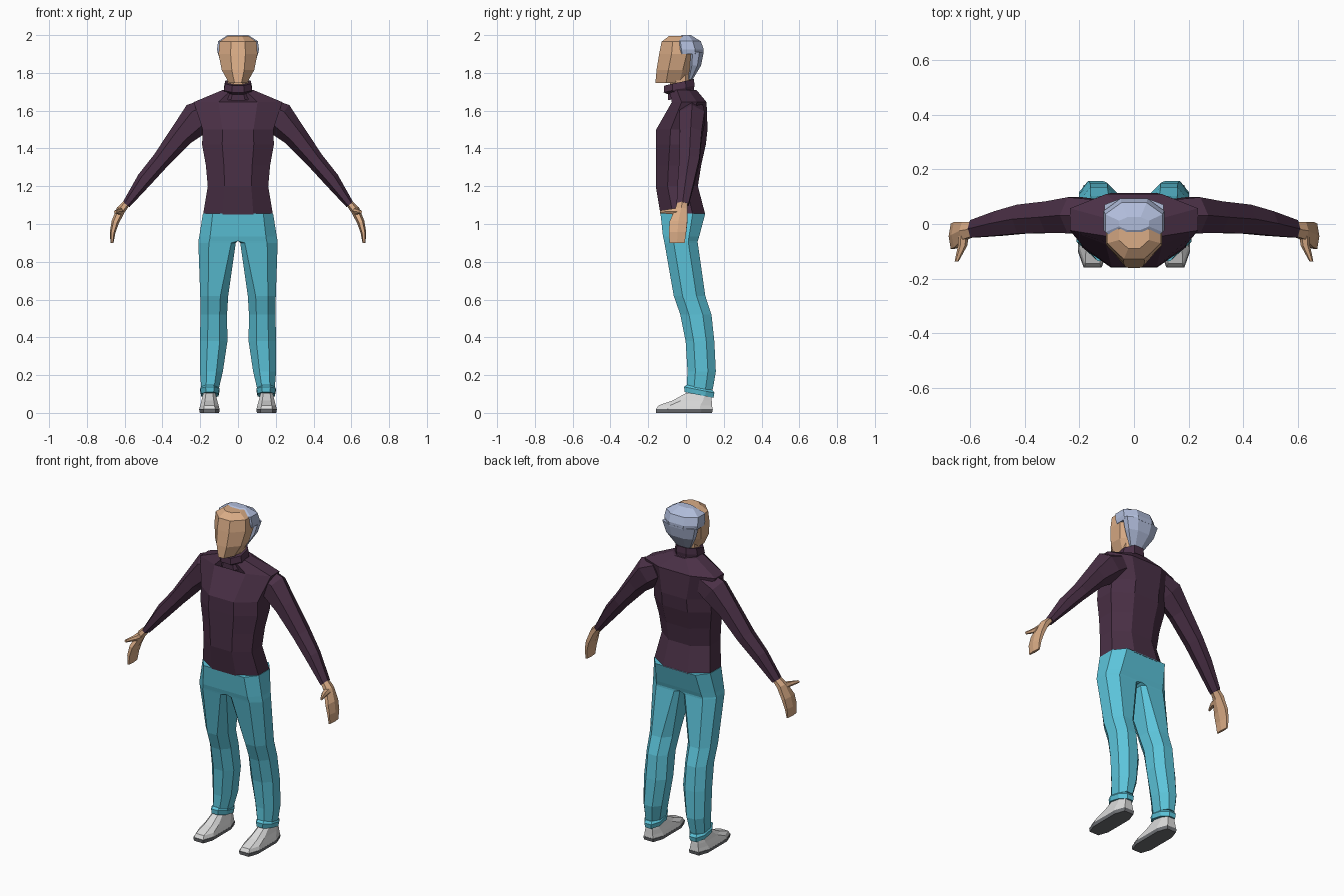
import bpy, bmesh, math
from mathutils import Vector


def material(name, r, g, b):
    lin = [((c / 255 + 0.055) / 1.055) ** 2.4 for c in (r, g, b)]
    m = bpy.data.materials.new(name)
    m.diffuse_color = (*lin, 1)
    return m


PURPLE = material("plum_sweater", 74, 48, 70)
TEAL = material("teal_cloth", 92, 196, 218)
SKIN = material("skin", 218, 172, 134)
HAIR = material("grey_blue_hair", 176, 188, 218)
SHOE = material("light_grey_shoe", 218, 218, 218)
SOLE = material("dark_grey_sole", 110, 112, 116)


def octagon(x0, x1, y0, y1, z, k=0.28, ki=None, tilt=0):
    """Chamfered rectangle at height z; ki is the chamfer of the inner (x0) side."""
    ki = k if ki is None else ki
    w, d = x1 - x0, y1 - y0
    ax, ay, bx, by = w * ki, d * ki, w * k, d * k
    pts = [(x0 + ax, y0), (x1 - bx, y0), (x1, y0 + by), (x1, y1 - by),
           (x1 - bx, y1), (x0 + ax, y1), (x0, y1 - ay), (x0, y0 + ay)]
    mid = (y0 + y1) / 2
    return [Vector((x, y, z + tilt * (y - mid))) for x, y in pts]


def tube_rings(stations, sides=6):
    """Rings across a path: x, y, z, half thickness in xz, half depth in y."""
    rings = []
    c = [Vector(s[:3]) for s in stations]
    for i, s in enumerate(stations):
        d = c[min(i + 1, len(c) - 1)] - c[max(i - 1, 0)]
        u = Vector((-d.z, 0, d.x)).normalized()
        v = Vector((0, 1, 0))
        if abs(d.y) > 0.8 * d.length:
            u, v = Vector((1, 0, 0)), Vector((0, 0, 1))
        rings.append([c[i] + u * s[3] * math.cos(2 * math.pi * j / sides)
                      + v * s[4] * math.sin(2 * math.pi * j / sides) / math.sin(math.pi / 3)
                      for j in range(sides)])
    return rings


def loft(name, rings, mat, mirror=False):
    bm = bmesh.new()
    loops = [[bm.verts.new(p) for p in r] for r in rings]
    n = len(loops[0])
    for a, b in zip(loops, loops[1:]):
        for j in range(n):
            bm.faces.new((a[j], a[(j + 1) % n], b[(j + 1) % n], b[j]))
    bm.faces.new(loops[0][::-1])
    bm.faces.new(loops[-1])
    bmesh.ops.remove_doubles(bm, verts=bm.verts, dist=0.0005)
    bmesh.ops.recalc_face_normals(bm, faces=bm.faces)
    if mirror:  # open the seam on the centre plane
        seam = [f for f in bm.faces if all(abs(v.co.x) < 1e-4 for v in f.verts)]
        bmesh.ops.delete(bm, geom=seam, context='FACES')
    me = bpy.data.meshes.new(name)
    bm.to_mesh(me)
    bm.free()
    me.materials.append(mat)
    ob = bpy.data.objects.new(name, me)
    bpy.context.collection.objects.link(ob)
    if mirror:
        ob.modifiers.new("mirror", 'MIRROR').use_axis[0] = True
    return ob


def body(name, rows, mat, k=0.28):
    """Symmetric loft: half width, front y, back y, z, optional tilt."""
    return loft(name, [octagon(-r[0], r[0], r[1], r[2], r[3], k,
                               tilt=r[4] if len(r) > 4 else 0) for r in rows], mat)


# Sweater body and rolled collar
body("sweater_body", [
    (0.185, -0.135, 0.102, 1.05), (0.160, -0.160, 0.063, 1.20),
    (0.170, -0.160, 0.080, 1.31), (0.190, -0.160, 0.105, 1.42),
    (0.187, -0.158, 0.114, 1.50), (0.235, -0.075, 0.109, 1.645),
    (0.080, -0.088, 0.055, 1.71)], PURPLE)
body("collar", [
    (0.085, -0.095, 0.055, 1.67, 0.2), (0.070, -0.095, 0.042, 1.70, 0.2),
    (0.075, -0.118, 0.045, 1.715, 0.22), (0.068, -0.115, 0.042, 1.75, 0.22)], PURPLE)

# Sleeves
loft("sleeves", tube_rings([
    (0.140, 0.030, 1.600, 0.070, 0.060), (0.215, 0.032, 1.560, 0.090, 0.066),
    (0.300, 0.025, 1.470, 0.064, 0.058), (0.410, 0.018, 1.335, 0.047, 0.053),
    (0.495, 0.002, 1.235, 0.042, 0.045), (0.592, -0.018, 1.103, 0.022, 0.032)]),
    PURPLE, True)

# Hands with thumbs
loft("hands", tube_rings([
    (0.585, -0.018, 1.115, 0.018, 0.026), (0.620, -0.025, 1.075, 0.024, 0.032),
    (0.650, -0.040, 1.010, 0.020, 0.047), (0.664, -0.045, 0.955, 0.015, 0.046),
    (0.667, -0.047, 0.900, 0.008, 0.040)]), SKIN, True)
loft("thumbs", tube_rings([
    (0.622, -0.025, 1.068, 0.020, 0.020), (0.628, -0.080, 1.066, 0.017, 0.014),
    (0.650, -0.138, 1.064, 0.007, 0.007)]), SKIN, True)

# Trousers: inner x, outer x, front y, back y, z, inner chamfer
legs = [
    (0.000, 0.186, -0.135, 0.102, 1.055, 0), (0.000, 0.205, -0.122, 0.070, 0.935, 0),
    (0.000, 0.210, -0.116, 0.062, 0.910, 0), (0.012, 0.210, -0.114, 0.062, 0.900, 0.12),
    (0.052, 0.200, -0.065, 0.102, 0.620, 0.28), (0.058, 0.198, -0.030, 0.135, 0.520, 0.28),
    (0.056, 0.202, -0.002, 0.150, 0.380, 0.28), (0.080, 0.202, 0.008, 0.158, 0.220, 0.28),
    (0.102, 0.194, 0.003, 0.142, 0.125, 0.28)]
loft("trousers", [octagon(*r[:5], ki=r[5]) for r in legs], TEAL, True)
loft("trouser_cuffs", [octagon(*r, tilt=-0.2) for r in [
    (0.106, 0.192, 0.004, 0.140, 0.135), (0.098, 0.200, -0.010, 0.150, 0.122),
    (0.103, 0.195, -0.008, 0.146, 0.095)]], TEAL, True)

# Shoes and soles
loft("soles", [octagon(*r, k=0.2) for r in [
    (0.100, 0.202, -0.158, 0.138, 0.0), (0.097, 0.206, -0.160, 0.142, 0.020)]], SOLE, True)
loft("shoes", [octagon(*r, k=0.22) for r in [
    (0.098, 0.205, -0.158, 0.140, 0.020), (0.103, 0.200, -0.145, 0.138, 0.040),
    (0.110, 0.193, -0.070, 0.136, 0.066), (0.120, 0.184, 0.000, 0.130, 0.105)]], SHOE, True)

# Neck, head and hair
body("neck", [(0.055, -0.085, 0.028, 1.70), (0.055, -0.085, 0.030, 1.79)], SKIN)
body("head", [
    (0.048, -0.162, 0.020, 1.747), (0.086, -0.156, 0.045, 1.815),
    (0.103, -0.142, 0.070, 1.900), (0.098, -0.129, 0.060, 1.965),
    (0.055, -0.090, 0.010, 1.995)], SKIN, 0.31)
body("hair_back", [
    (0.045, 0.008, 0.035, 1.765), (0.088, 0.012, 0.080, 1.840),
    (0.108, 0.012, 0.094, 1.910)], HAIR)
body("hair_cap", [
    (0.106, -0.065, 0.093, 1.900), (0.111, -0.070, 0.094, 1.925),
    (0.105, -0.072, 0.078, 1.968), (0.055, -0.022, 0.025, 2.000)], HAIR)
